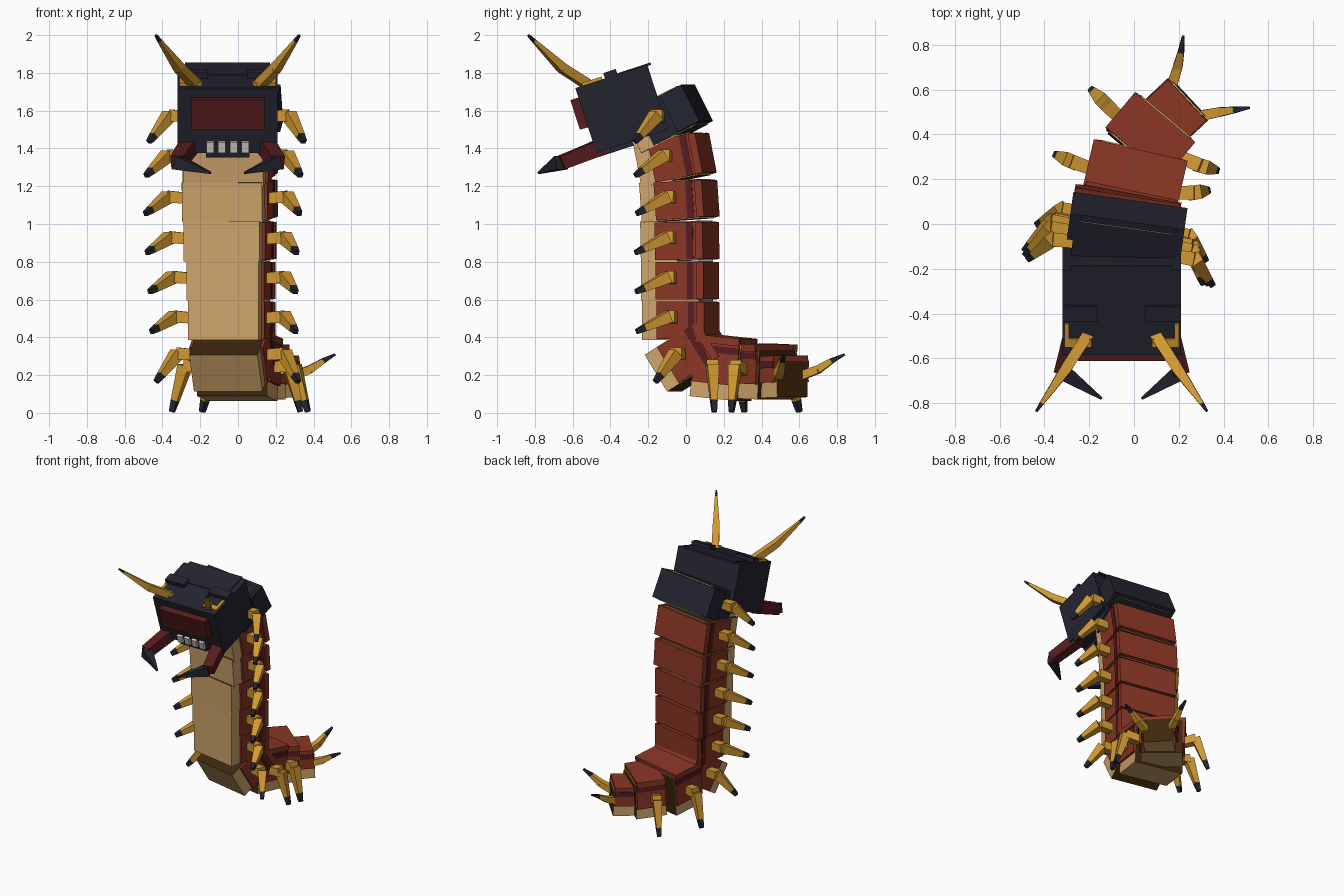
import bpy, bmesh
from math import radians
from mathutils import Matrix, Vector

if "Cube" in bpy.data.objects:
    bpy.data.objects.remove(bpy.data.objects["Cube"])


def material(name, *rgb):
    lin = [((c / 255 + 0.055) / 1.055) ** 2.4 for c in rgb] + [1]
    m = bpy.data.materials.new(name)
    m.use_nodes = True
    m.diffuse_color = lin
    m.node_tree.nodes["Principled BSDF"].inputs["Base Color"].default_value = lin
    return m


TAN = material("tan belly", 206, 164, 106)
RED = material("rust red shell", 138, 54, 36)
MAROON = material("maroon", 88, 28, 30)
YELLOW = material("amber limb", 208, 152, 50)
DARK = material("blue black", 35, 36, 47)
BROWN = material("dark brown", 62, 38, 12)
WHITE = material("tooth white", 218, 213, 204)


def finish(name, bm, mats):
    me = bpy.data.meshes.new(name)
    bm.to_mesh(me)
    bm.free()
    for m in mats:
        me.materials.append(m)
    ob = bpy.data.objects.new(name, me)
    bpy.context.collection.objects.link(ob)


def frame(loc, yaw, pitch):
    return (Matrix.Translation(loc) @ Matrix.Rotation(radians(yaw), 4, 'Z')
            @ Matrix.Rotation(radians(pitch), 4, 'X'))


def box(name, fr, center, size, mat, cap=None):
    """Box in a local frame; cap colours the faces across the body axis."""
    bm = bmesh.new()
    bmesh.ops.create_cube(bm, size=1)
    bm.normal_update()
    for f in bm.faces:
        f.material_index = int(cap is not None and abs(f.normal.z) > 0.5)
    bm.transform(fr @ Matrix.Translation(center) @ Matrix.Diagonal((*size, 1)))
    finish(name, bm, [mat, cap] if cap else [mat])


def limb(name, points, radii, mats):
    """Square tapered stretches through the points; the last one is the tip."""
    bm = bmesh.new()
    pts = [Vector(p) for p in points]
    for i in range(len(pts) - 1):
        a, b = pts[i], pts[i + 1]
        m = (Matrix.Translation((a + b) / 2) @ (b - a).to_track_quat('Z', 'Y').to_matrix().to_4x4()
             @ Matrix.Rotation(radians(45), 4, 'Z'))
        old = set(bm.faces)
        bmesh.ops.create_cone(bm, cap_ends=True, segments=4, radius1=radii[i],
                              radius2=radii[i + 1], depth=(b - a).length, matrix=m)
        for f in set(bm.faces) - old:
            f.material_index = int(i == len(pts) - 2)
    finish(name, bm, mats)


def leg(name, root, knee, foot):
    root, knee, foot = Vector(root), Vector(knee), Vector(foot)
    limb(name, [root, knee, knee.lerp(foot, 0.75), foot],
         [0.04, 0.045, 0.026, 0.018], [YELLOW, DARK])


def segment(name, fr, w, d, l, shell=RED, ridge=MAROON, cap=BROWN, plate=0.04, extra=0.05):
    # belly core with coloured end caps
    box(name + "_core", fr, (0, -0.015, 0), (w, d - 0.03, l), TAN, cap)
    # side shells and ridges
    for side, s in (("right", -1), ("left", 1)):
        box(f"{name}_{side}_shell", fr, (s * w / 2, 0.035, 0), (0.03, d - 0.09, l - 0.01), shell)
        box(f"{name}_{side}_ridge", fr, (s * (w / 2 + 0.003), 0.29 * d, 0), (0.035, 0.035, l - 0.01), ridge)
    # back plate
    box(name + "_back_plate", fr, (0, d / 2 - plate / 2, 0), (w + extra, plate, l - 0.015), shell)


# upright body, from the bend up to the collar
upright = [
    ((-0.035, 0.02, 0.30), -12, 32, 0.37, 0.34, 0.23),
    ((-0.045, -0.03, 0.49), -11, 0, 0.38, 0.34, 0.21),
    ((-0.050, -0.033, 0.70), -11, 0, 0.39, 0.34, 0.21),
    ((-0.055, -0.035, 0.91), -11, 1, 0.41, 0.34, 0.21),
    ((-0.055, -0.037, 1.125), -10, 4, 0.43, 0.34, 0.21),
    ((-0.055, -0.06, 1.345), -9, 11, 0.43, 0.34, 0.23),
]
for i, (loc, yaw, pitch, w, d, l) in enumerate(upright):
    segment(f"body_{i + 1}", frame(loc, yaw, pitch), w, d, l)
collar = ((-0.045, -0.10, 1.56), -8, 27, 0.43, 0.36, 0.23)
segment("collar", frame(*collar[:3]), *collar[3:], shell=DARK, ridge=DARK, cap=DARK,
        plate=0.13, extra=0.085)

# body legs
for i, (loc, yaw, pitch, w, d, l) in enumerate(upright + [collar]):
    fr = frame(loc, yaw, pitch)
    for side, s in (("right", -1), ("left", 1)):
        leg(f"{side}_leg_{i + 1}", fr @ Vector((s * (w / 2 - 0.02), -0.005, 0.01)),
            fr @ Vector((s * (w / 2 + 0.105), -0.005, 0.02)),
            fr @ Vector((s * (w / 2 + 0.20), -0.16, -0.06)))

# tail segments
segment("tail_1", frame((0, 0.20, 0.24), -13, 84), 0.38, 0.33, 0.25)
segment("tail_2", frame((0.07, 0.395, 0.22), -40, 88), 0.30, 0.29, 0.22)
segment("tail_3", frame((0.18, 0.50, 0.19), -47, 92), 0.22, 0.22, 0.18, extra=0.03)

# tail legs and feelers
leg("tail_right_leg_1", (-0.17, 0.24, 0.24), (-0.28, 0.28, 0.25), (-0.35, 0.31, 0.005))
leg("tail_left_leg_1", (0.16, 0.14, 0.24), (0.27, 0.14, 0.25), (0.33, 0.15, 0.005))
leg("tail_right_leg_2", (-0.05, 0.46, 0.22), (-0.13, 0.54, 0.25), (-0.19, 0.60, 0.005))
leg("tail_left_leg_2", (0.18, 0.31, 0.22), (0.30, 0.26, 0.25), (0.37, 0.24, 0.005))
limb("tail_right_feeler", [(0.16, 0.59, 0.19), (0.195, 0.70, 0.23), (0.21, 0.77, 0.275), (0.22, 0.84, 0.31)],
     [0.035, 0.03, 0.02, 0.008], [YELLOW, DARK])
limb("tail_left_feeler", [(0.28, 0.48, 0.19), (0.38, 0.50, 0.23), (0.45, 0.51, 0.275), (0.515, 0.52, 0.31)],
     [0.035, 0.03, 0.02, 0.008], [YELLOW, DARK])

# head
HX = -0.055
head = frame((HX, -0.34, 1.61), 0, 18)
box("head", head, (0, 0, 0), (0.53, 0.40, 0.36), DARK)
box("crown_plate", head, (0, 0.12, 0.18), (0.45, 0.20, 0.012), DARK)
box("face_panel", head, (0, -0.21, 0.045), (0.39, 0.07, 0.165), MAROON)
box("lower_jaw", head, (0, -0.10, -0.185), (0.23, 0.20, 0.04), DARK)
for i in range(4):
    box(f"tooth_{i + 1}", head, (-0.0925 + i * 0.062, -0.205, -0.145), (0.04, 0.03, 0.06), WHITE)

# brows, antennae and mandibles
for side, s in (("right", -1), ("left", 1)):
    box(side + "_brow", head, (s * 0.185, 0, 0.19), (0.16, 0.07, 0.04), DARK)
    box(side + "_antenna_base", head, (s * 0.195, -0.14, 0.18), (0.12, 0.04, 0.03), YELLOW)
    box(side + "_antenna_clip", head, (s * 0.245, -0.09, 0.18), (0.02, 0.08, 0.03), YELLOW)
    limb(side + "_antenna",
         [(HX + s * 0.155, -0.50, 1.725), (HX + s * 0.255, -0.655, 1.825),
          (HX + s * 0.36, -0.805, 1.97), (HX + s * 0.38, -0.835, 2.0)],
         [0.036, 0.034, 0.013, 0.008], [YELLOW, DARK])
    limb(side + "_mandible",
         [(HX + s * 0.20, -0.42, 1.42), (HX + s * 0.265, -0.66, 1.325), (HX + s * 0.09, -0.78, 1.27)],
         [0.06, 0.052, 0.008], [MAROON, DARK])
